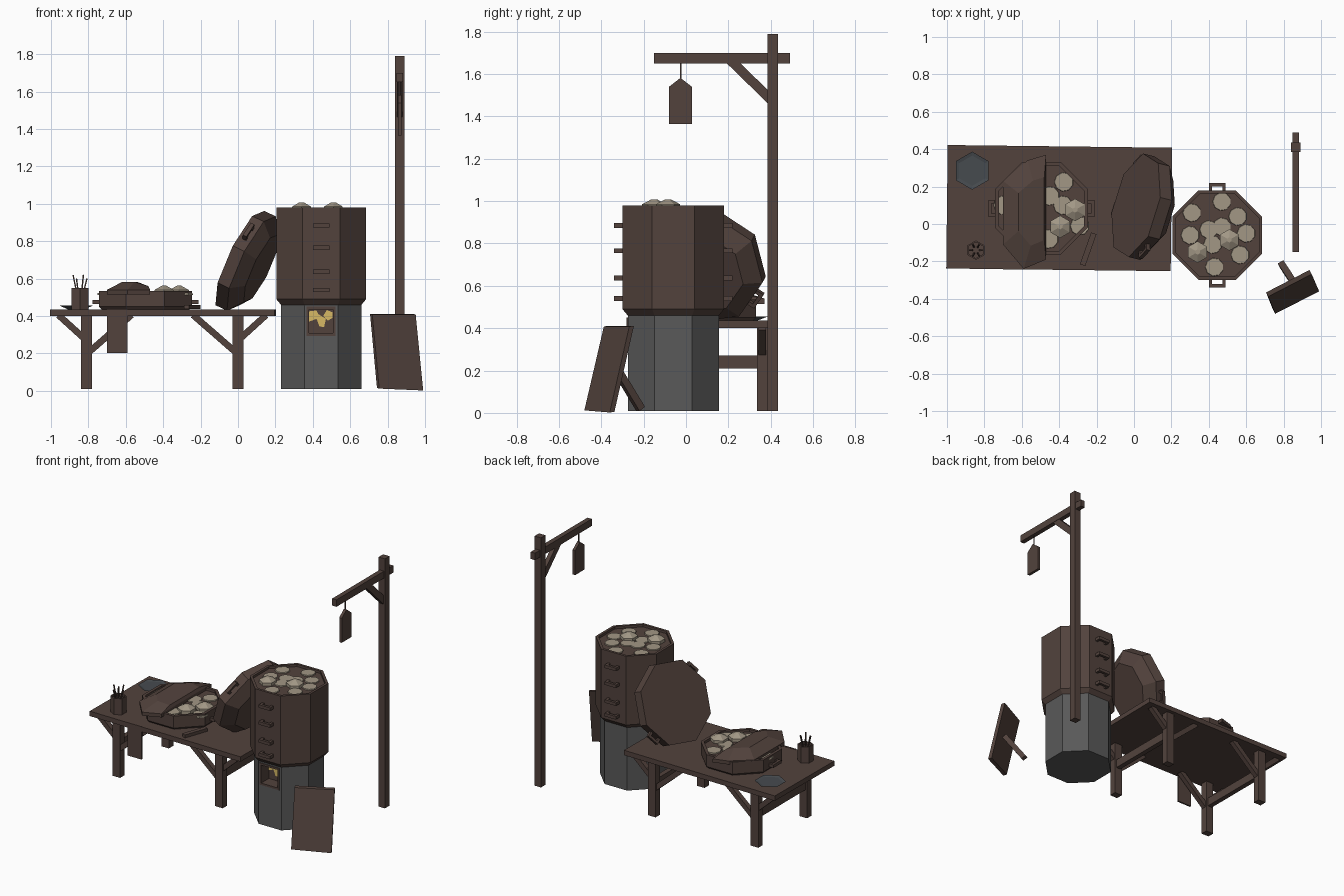
import bpy, bmesh, math
from mathutils import Vector, Matrix

if "Cube" in bpy.data.objects:
    bpy.data.objects.remove(bpy.data.objects["Cube"])


def material(name, rgb):
    m = bpy.data.materials.new(name)
    m.diffuse_color = (*rgb, 1)
    m.use_nodes = True
    m.node_tree.nodes["Principled BSDF"].inputs["Base Color"].default_value = m.diffuse_color
    return m


WOOD = material("dark wood", (0.085, 0.055, 0.046))
STONE = material("grey stone", (0.1, 0.1, 0.1))
DOUGH = material("cream dough", (0.36, 0.31, 0.235))
FIRE = material("yellow fire", (0.68, 0.48, 0.13))
SLATE = material("slate blue grey", (0.062, 0.07, 0.078))


def finish(name, bm, mat):
    bmesh.ops.recalc_face_normals(bm, faces=bm.faces)
    me = bpy.data.meshes.new(name)
    bm.to_mesh(me)
    bm.free()
    me.materials.append(mat)
    ob = bpy.data.objects.new(name, me)
    bpy.context.collection.objects.link(ob)
    return ob


def frame(origin, x, z):
    """Matrix with local z along z and local x near x."""
    z = Vector(z).normalized()
    x = Vector(x)
    x = (x - z * x.dot(z)).normalized()
    m = Matrix((x, z.cross(x), z)).transposed().to_4x4()
    m.translation = Vector(origin)
    return m


def boxes(name, items, mat=WOOD, m=Matrix()):
    """One object from (centre, size) boxes."""
    bm = bmesh.new()
    for c, s in items:
        bmesh.ops.create_cube(bm, size=1, matrix=m @ Matrix.Translation(c) @ Matrix.Diagonal((*s, 1)))
    return finish(name, bm, mat)


def beam(name, a, b, w, d, side=(0, 1, 0), mat=WOOD):
    """Straight bar from a to b, w across along side, d the other way."""
    a, b = Vector(a), Vector(b)
    return boxes(name, [((0, 0, 0), (w, d, (b - a).length))], mat, frame((a + b) / 2, side, b - a))


def prism(name, rings, mat, m=Matrix(), n=8):
    """Rings of (flat-to-centre radius, height), capped at both ends."""
    bm = bmesh.new()
    loops = []
    for r, z in rings:
        r /= math.cos(math.pi / n)
        loops.append([bm.verts.new(m @ Vector((r * math.cos((i + .5) * math.tau / n),
                                               r * math.sin((i + .5) * math.tau / n), z))) for i in range(n)])
    for lo, hi in zip(loops, loops[1:]):
        for i in range(n):
            j = (i + 1) % n
            bm.faces.new((lo[i], lo[j], hi[j], hi[i]))
    bm.faces.new(loops[0])
    bm.faces.new(loops[-1])
    return finish(name, bm, mat)


def plate(name, pts, thick, mat):
    """Extruded flat outline."""
    bm = bmesh.new()
    f = bm.faces.new([bm.verts.new(p) for p in pts])
    r = bmesh.ops.extrude_face_region(bm, geom=[f])
    bmesh.ops.translate(bm, vec=thick, verts=[v for v in r["geom"] if isinstance(v, bmesh.types.BMVert)])
    return finish(name, bm, mat)


def handle(name, origin, out, up):
    """U-shaped grip standing off a surface."""
    boxes(name, [((.03, 0, 0), (.018, .09, .022)), ((.01, .036, 0), (.04, .018, .022)),
                 ((.01, -.036, 0), (.04, .018, .022))], WOOD, frame(origin, out, up))


def buns(name, spots, z, r):
    """Flat buns, with the tall ones marked by a third value."""
    for i, (x, y, *tall) in enumerate(spots):
        m = Matrix.Translation((x, y, z))
        if tall:
            prism(f"{name}_{i}", [(r, -.005), (r, .022), (.012, .045)], DOUGH, m, 6)
        else:
            prism(f"{name}_{i}", [(r * .95, -.004), (r * .9, .007)], DOUGH, m, 9)


# table top, legs, braces and cross rails
boxes("table_top", [((0, 0, 0), (1.2, .66, .035))], WOOD,
      Matrix.Translation((-.4, .085, .418)) @ Matrix.Rotation(-.012, 4, 'Z'))
for lx in (-.81, 0):
    beam("cross_rail", (lx, -.2, .24), (lx, .38, .24), .06, .035, (0, 0, 1))
    for ly in (-.19, .36):
        boxes("table_leg", [((lx, ly, .205), (.06, .05, .39))])
        for s in (-1, 1):
            reach = .15 if s * (lx + .4) > 0 else .24
            beam("leg_brace", (lx + s * .02, ly, .41 - reach * .82), (lx + s * reach, ly, .405), .035, .035)
boxes("hanging_cloth", [((-.645, -.238, .32), (.11, .012, .235))])

# stove with cut fire opening
spot = Matrix.Translation((.445, -.06, 0))
stove = prism("stove", [(.215, .01), (.215, .47)], STONE, spot)
cutter = boxes("fire_opening_cutter", [((.443, -.25, .372), (.155, .14, .155))])
cutter.hide_render = True
cutter.hide_set(True)
mod = stove.modifiers.new("opening", 'BOOLEAN')
mod.object = cutter
mod.operation = 'DIFFERENCE'
mod.solver = 'EXACT'
boxes("fire_frame", [((.443, -.235, .301), (.155, .09, .014)), ((.443, -.235, .443), (.155, .09, .014)),
                     ((.372, -.235, .372), (.014, .09, .155)), ((.514, -.235, .372), (.014, .09, .155)),
                     ((.443, -.187, .372), (.155, .012, .155))])
for pts in ([(.38, .37), (.42, .385), (.435, .345), (.46, .34), (.47, .385), (.43, .41), (.42, .43), (.38, .425)],
            [(.455, .40), (.48, .375), (.505, .39), (.505, .42), (.475, .432)]):
    plate("flame", [(x, -.20, z) for x, z in pts], (0, .006, 0), FIRE)

# tall steamer with handles and buns
prism("steamer", [(.215, .46), (.24, .49), (.24, .98), (.222, .98), (.222, .963)], WOOD, spot)
for z in (.885, .765, .637, .54):
    for s in (-1, 1):
        handle("steamer_handle", (.445, -.06 + s * .24, z), (0, s, 0), (0, 0, 1))
buns("steamer_bun", [(.31, .06), (.47, .12), (.555, .04), (.6, -.05), (.567, -.165), (.43, -.23), (.3, -.06),
                     (.4, -.03), (.47, -.015), (.42, -.11), (.34, -.15, 1), (.51, -.085, 1)], .963, .05)

# big lid leaning on the steamer
lid = frame((.01, .1, .71), (.02, -.22, .14), (.88, -.22, -.42))
prism("leaning_lid", [(.265, 0), (.265, .07), (.19, .13)], WOOD, lid)
for s in (-1, 1):
    handle("lid_handle", lid @ Vector((s * .265, 0, .035)), lid.to_3x3() @ Vector((s, 0, 0)),
           lid.to_3x3() @ Vector((0, 0, 1)))

# low basket with buns and half lid
prism("basket", [(.235, .435), (.248, .45), (.248, .535), (.228, .535), (.228, .517)], WOOD,
      Matrix.Translation((-.495, .083, 0)))
for s in (-1, 1):
    handle("basket_handle", (-.495 + s * .245, .083, .475), (s, 0, 0), (0, 0, 1))
buns("basket_bun", [(-.375, .225), (-.45, .15), (-.315, .075, 1), (-.29, -.01), (-.395, -.015, 1),
                    (-.455, -.08), (-.7, .1), (-.38, .1)], .517, .052)
bm = bmesh.new()
outline = [(0, .3), (-.1, .27), (-.23, .16), (-.23, -.18), (-.12, -.31), (0, -.26)]
low = [bm.verts.new((-.47 + x, .07 + y, .515)) for x, y in outline]
rim = [bm.verts.new((-.47 + x, .07 + y, .54)) for x, y in outline]
top = [bm.verts.new((-.48 + x * .6, .07 + y * .6, .56 if x > -.05 else .583)) for x, y in outline]
for a, b in ((low, rim), (rim, top)):
    for i in range(6):
        bm.faces.new((a[i], a[(i + 1) % 6], b[(i + 1) % 6], b[i]))
bm.faces.new(low)
bm.faces.new(top)
finish("half_lid", bm, WOOD)

# small things on the table
prism("dish", [(.045, .436), (.088, .455), (.07, .45)], SLATE, Matrix.Translation((-.865, .285, 0)), 6)
prism("stick_cup", [(.045, .435), (.045, .55), (.037, .55), (.037, .53)], WOOD,
      Matrix.Translation((-.845, -.14, 0)), 6)
for i in range(6):
    c, s = math.cos(i * 1.05), math.sin(i * 1.05)
    beam("stick", (-.845 + .012 * c, -.14 + .012 * s, .5), (-.845 + .037 * c, -.14 + .037 * s, .6 + .02 * (i % 2)),
         .007, .007)
beam("wooden_tongs", (-.275, -.22, .448), (-.215, -.05, .448), .022, .03, (0, 0, 1))

# lamp-style post with hanging sign
boxes("sign_post", [((.865, .41, .9), (.05, .05, 1.78))])
boxes("sign_arm", [((.865, .17, 1.675), (.034, .64, .05))])
beam("arm_brace", (.865, .4, 1.48), (.865, .21, 1.665), .03, .045, (1, 0, 0))
beam("sign_cord", (.865, -.025, 1.57), (.865, -.025, 1.66), .007, .007)
plate("hanging_sign", [(.855, y, z) for y, z in ((-.08, 1.365), (.028, 1.365), (.028, 1.54),
                                                 (-.026, 1.582), (-.08, 1.54))], (.02, 0, 0), WOOD)

# standing board and its prop
plate("standing_board", [(.755, -.48, .012), (.99, -.36, .002), (.95, -.268, .408), (.718, -.388, .408)],
      (-.012, .022, .003), WOOD)
beam("board_prop", (.865, -.33, .21), (.79, -.215, .02), .035, .035, (1, .5, 0))
